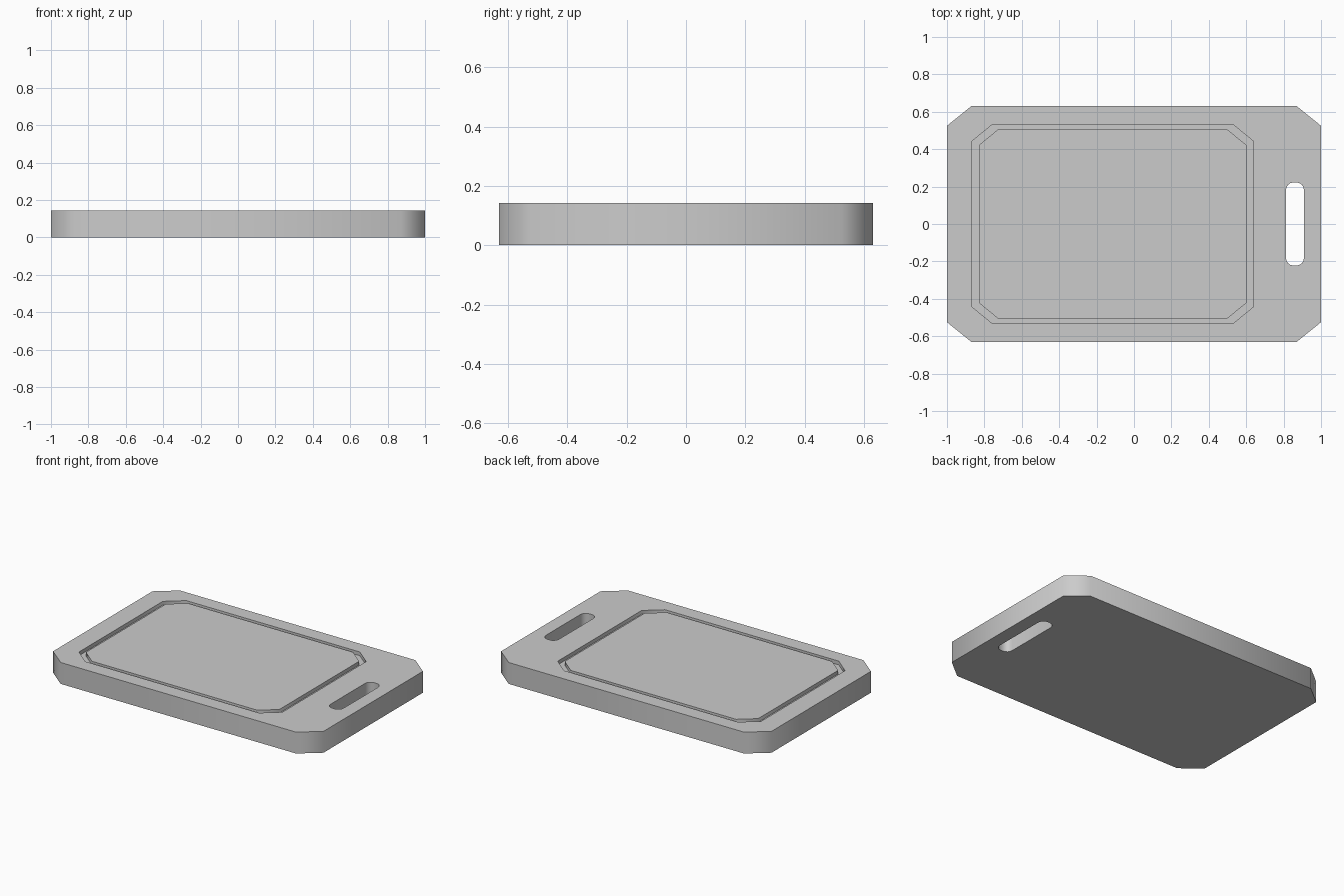
import bpy, bmesh
from math import sin, cos, pi, radians

if "Cube" in bpy.data.objects:
    bpy.data.objects.remove(bpy.data.objects["Cube"])


def corner_rect(x0, x1, y0, y1, rx, ry, steps=1):
    """Counter-clockwise rectangle; one step chamfers the corners, more round them."""
    pts = []
    corners = [(x1 - rx, y1 - ry), (x0 + rx, y1 - ry), (x0 + rx, y0 + ry), (x1 - rx, y0 + ry)]
    for q, (cx, cy) in enumerate(corners):
        for i in range(steps + 1):
            a = (q + i / steps) * pi / 2
            pts.append((cx + rx * cos(a), cy + ry * sin(a)))
    return pts


def prism(name, outer, z0, z1, inner=None):
    """Extruded outline, or a closed ring if an inner outline is given."""
    bm = bmesh.new()
    ring = lambda pts, z: [bm.verts.new((x, y, z)) for x, y in pts]
    loops = [ring(outer, z0), ring(outer, z1)]
    if inner:
        loops += [ring(inner, z1), ring(inner, z0), loops[0]]
    else:
        bm.faces.new(loops[0][::-1])
        bm.faces.new(loops[1])
    n = len(outer)
    for a, b in zip(loops, loops[1:]):
        for i in range(n):
            j = (i + 1) % n
            bm.faces.new((a[i], a[j], b[j], b[i]))
    bmesh.ops.recalc_face_normals(bm, faces=bm.faces)
    mesh = bpy.data.meshes.new(name)
    bm.to_mesh(mesh)
    bm.free()
    obj = bpy.data.objects.new(name, mesh)
    bpy.context.collection.objects.link(obj)
    return obj


def cut(target, cutter):
    cutter.hide_render = True
    mod = target.modifiers.new("cut", 'BOOLEAN')
    mod.operation = 'DIFFERENCE'
    mod.solver = 'EXACT'
    mod.object = cutter
    bpy.context.view_layer.objects.active = target
    bpy.ops.object.modifier_apply(modifier=mod.name)
    bpy.data.objects.remove(cutter)


H = 0.143

# Board slab with chamfered corners
board = prism("cutting_board", corner_rect(-1, 1, -0.63, 0.63, 0.13, 0.105), 0, H)

# Juice groove around the cutting area
cut(board, prism("groove_cutter",
                 corner_rect(-0.866, 0.638, -0.533, 0.533, 0.11, 0.09), H - 0.025, H + 0.1,
                 corner_rect(-0.829, 0.601, -0.507, 0.507, 0.104, 0.085)))

# Handle slot through the board
cut(board, prism("handle_cutter",
                 corner_rect(0.812, 0.909, -0.222, 0.222, 0.04, 0.042, 4), -0.1, H + 0.1))

# Smooth the vertical corners, keep the rims sharp
bpy.ops.object.select_all(action='DESELECT')
board.select_set(True)
bpy.context.view_layer.objects.active = board
bpy.ops.object.shade_smooth_by_angle(angle=radians(60))
